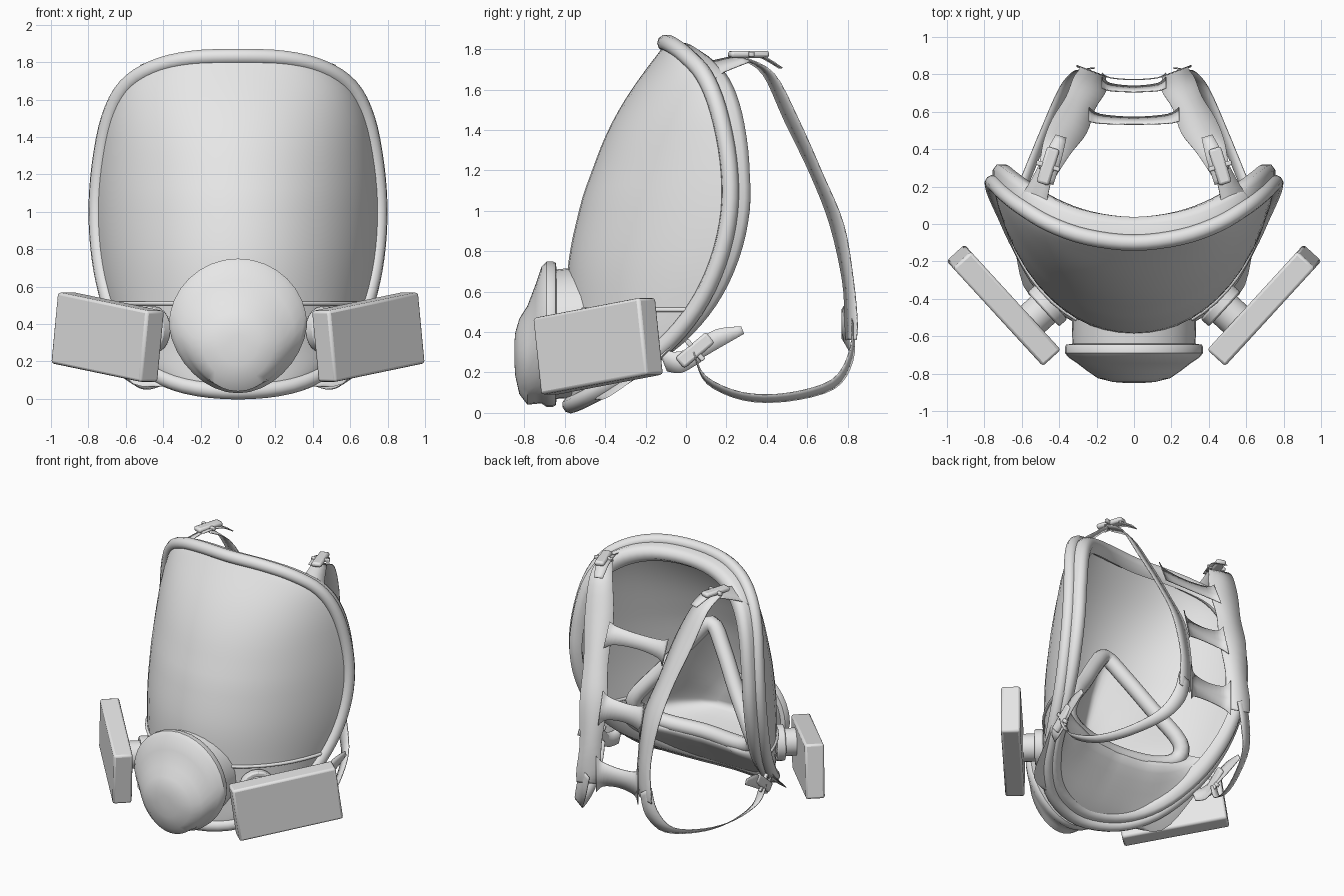
import bpy, bmesh, math
from mathutils import Vector, Matrix

if "Cube" in bpy.data.objects:
    bpy.data.objects.remove(bpy.data.objects["Cube"])

grey = bpy.data.materials.new("plain_grey")
grey.use_nodes = True
grey.diffuse_color = (0.8, 0.8, 0.8, 1)
grey.node_tree.nodes["Principled BSDF"].inputs["Base Color"].default_value = (0.8, 0.8, 0.8, 1)


def finish(ob, mirror=False, thick=0, bevel=0, angle=40):
    ob.data.materials.append(grey)
    bpy.ops.object.select_all(action='DESELECT')
    ob.select_set(True)
    bpy.context.view_layer.objects.active = ob
    bpy.ops.object.shade_smooth_by_angle(angle=math.radians(angle))
    if bevel:
        m = ob.modifiers.new("bevel", 'BEVEL')
        m.width, m.segments = bevel, 2
    if thick:
        ob.modifiers.new("thickness", 'SOLIDIFY').thickness = thick
    if mirror:
        ob.modifiers.new("mirror", 'MIRROR')
    return ob


def make(name, bm, **kw):
    bmesh.ops.remove_doubles(bm, verts=bm.verts, dist=0.0005)
    bmesh.ops.recalc_face_normals(bm, faces=bm.faces)
    me = bpy.data.meshes.new(name)
    bm.to_mesh(me)
    bm.free()
    ob = bpy.data.objects.new(name, me)
    bpy.context.collection.objects.link(ob)
    return finish(ob, **kw)


def smooth(pts, n=4, closed=False):
    """Catmull-Rom samples through points of any dimension."""
    p = [Vector(q) for q in pts]
    k = len(p)
    at = (lambda i: p[i % k]) if closed else (lambda i: p[max(0, min(k - 1, i))])
    out = []
    for i in range(k if closed else k - 1):
        a, b, c, d = at(i - 1), at(i), at(i + 1), at(i + 2)
        for j in range(n):
            t = j / n
            out.append(0.5 * (2 * b + (c - a) * t + (2 * a - 5 * b + 4 * c - d) * t * t
                              + (3 * b - a - 3 * c + d) * t ** 3))
    return out if closed else out + [p[-1]]


def loft(name, rows, closed=False, cap=False, **kw):
    bm = bmesh.new()
    grid = [[bm.verts.new(v) for v in r] for r in rows]
    n = len(grid[0])
    for r, s in zip(grid, grid[1:]):
        for i in range(n if closed else n - 1):
            j = (i + 1) % n
            bm.faces.new((r[i], r[j], s[j], s[i]))
    if cap:
        bm.faces.new(grid[-1])
    return make(name, bm, **kw)


def tube(name, pts, radius, closed=False):
    cu = bpy.data.curves.new(name, 'CURVE')
    cu.dimensions, cu.bevel_depth, cu.bevel_resolution = '3D', radius, 3
    sp = cu.splines.new('POLY')
    sp.points.add(len(pts) - 1)
    for q, v in zip(sp.points, pts):
        q.co = (*v, 1)
    sp.use_cyclic_u = closed
    ob = bpy.data.objects.new(name, cu)
    bpy.context.collection.objects.link(ob)
    bpy.ops.object.select_all(action='DESELECT')
    ob.select_set(True)
    bpy.context.view_layer.objects.active = ob
    bpy.ops.object.convert(target='MESH')
    return finish(bpy.context.object, angle=60)


def ribbon(name, pts, across, mirror=True):
    """Thin band; each point is x, y, z, width."""
    w = Vector(across).normalized()
    rows = [[q.to_3d() + w * q[3] * f for f in (-0.5, 0, 0.5)] for q in smooth(pts)]
    return loft(name, rows, mirror=mirror, thick=0.006)


def box(name, size, matrix, bevel):
    bm = bmesh.new()
    bmesh.ops.create_cube(bm, size=1, matrix=matrix @ Matrix.Diagonal((*size, 1)))
    return make(name, bm, mirror=True, bevel=bevel)


def whole(half):
    return half + [(-x, y, z) for x, y, z in half[-2:0:-1]]


# Outline of the face opening, from forehead to chin
RIM = [(0, -.1, 1.83), (.25, -.07, 1.82), (.45, 0, 1.77), (.6, .09, 1.67), (.69, .16, 1.5),
       (.74, .21, 1.25), (.757, .215, 1.0), (.74, .16, .75), (.69, .05, .52), (.61, -.12, .32),
       (.48, -.34, .16), (.28, -.5, .07), (0, -.57, .04)]
half_rim = smooth(RIM)
full_rim = smooth(whole(RIM), closed=True)
FRONT = smooth([(.04, -.57), (.65, -.59), (1.0, -.53), (1.2, -.465), (1.4, -.385), (1.6, -.27), (1.83, -.1)])


def front_y(z):
    for (a, ya), (b, yb) in zip(FRONT, FRONT[1:]):
        if z <= b:
            return ya + (yb - ya) * (z - a) / (b - a)
    return FRONT[-1][1]


def section(p, n=24):
    """Curved horizontal slice of the visor between two rim points."""
    top = math.radians(75)
    row = []
    for i in range(n + 1):
        t = top * (2 * i / n - 1)
        f = (1 - math.cos(t)) / (1 - math.cos(top))
        yc = front_y(p.z)
        row.append(Vector((p.x * math.sin(t) / math.sin(top), yc + (p.y - yc) * f, p.z)))
    return row


loft("visor", [section(p) for p in half_rim])
tube("rim", full_rim, .043, closed=True)
tube("visor_lower_edge", section(Vector((.69, .04, .51))), .012)

# Face seal behind the rim, deeper at the forehead
seal_rows = []
for scale, back in ((1, 0), (1, .07), (.97, .1), (.91, .1), (.87, .06)):
    seal_rows.append([Vector((p.x * scale, p.y + back * (1 + .6 * max(0, p.z - 1.2)),
                              .94 + (p.z - .94) * scale)) for p in full_rim])
loft("face_seal", seal_rows, closed=True, angle=60)

# Chin cup: band from the lower rim round the jaw to an inner lip
CHIN = [[(.69, .05, .52), (.61, -.12, .32), (.48, -.34, .16), (.28, -.5, .07), (0, -.57, .04)],
        [(.7, .08, .5), (.64, -.13, .27), (.56, -.38, .08), (.3, -.46, .07), (0, -.5, .05)],
        [(.66, .07, .48), (.57, -.1, .32), (.44, -.28, .2), (.25, -.34, .17), (0, -.36, .16)],
        [(.57, -.03, .5), (.47, -.07, .42), (.34, -.11, .38), (.2, -.15, .37), (0, -.17, .37)],
        [(.52, -.1, .54), (.42, -.14, .47), (.3, -.19, .44), (.18, -.23, .43), (0, -.26, .43)]]
chin_columns = zip(*[smooth(row) for row in CHIN])
loft("chin_cup", [smooth(column) for column in chin_columns], mirror=True, angle=80)

# Nose cup with a rolled edge
CUP = [(0, -.3, 1.18), (.13, -.25, 1.05), (.3, -.16, .82), (.47, -.08, .6), (.47, -.12, .48),
       (.3, -.18, .42), (0, -.22, .41)]
cup_edge = smooth(whole(CUP), closed=True)
tip = Vector((0, -.52, .5))
loft("nose_cup", [[tip + Vector((d.x * f, d.y * f ** 2, d.z * f)) for d in (p - tip for p in cup_edge)]
                  for f in (1, .85, .65, .4, .2)], closed=True, cap=True, angle=70)
tube("nose_cup_edge", cup_edge, .055, closed=True)

# Round breathing unit: scale, y, centre height
rings = []
for s, y, zc in ((.9, -.5, .4), (.89, -.64, .39), (.98, -.645, .39), (1, -.66, .39), (1, -.69, .39),
                 (.94, -.715, .385), (.82, -.745, .34), (.68, -.785, .285), (.52, -.825, .28),
                 (.3, -.845, .29), (.12, -.85, .3)):
    ring = []
    for i in range(32):
        a = math.tau * i / 32
        taper = 1 - .12 * max(0, -math.cos(a))
        ring.append(Vector((.37 * s * taper * math.sin(a), y, zc + .36 * s * math.cos(a))))
    rings.append(ring)
loft("breathing_unit", rings, closed=True, cap=True)

# Side filters and their necks
turn = Matrix.Rotation(math.radians(47.5), 4, 'Z')
tilt = Matrix.Rotation(math.radians(-8), 4, 'Y')
box("filter", (.72, .13, .385), Matrix.Translation((.697, -.435, .33)) @ turn @ tilt, .015)
for name, radius, depth, back in (("filter_neck", .095, .24, 0), ("filter_collar", .125, .06, .05)):
    bm = bmesh.new()
    bmesh.ops.create_cone(bm, cap_ends=True, segments=20, radius1=radius, radius2=radius, depth=depth,
                          matrix=Matrix.Translation((.5, -.47, .37)) @ turn @ Matrix.Translation((0, back, 0))
                          @ Matrix.Rotation(math.pi / 2, 4, 'X'))
    make(name, bm, mirror=True, bevel=.01)

# Head harness: side bands, cross bars and lower straps
ribbon("harness_side", [(.46, .28, 1.76, .1), (.41, .41, 1.68, .16), (.345, .525, 1.45, .2),
                        (.285, .65, 1.18, .17), (.235, .75, .93, .19), (.22, .805, .65, .15),
                        (.225, .82, .45, .17), (.24, .82, .36, .14)], (1, .38, 0))
for y, z, w, reach, lean in ((.565, 1.37, .1, .24, .42), (.735, .91, .13, .17, .25), (.785, .44, .14, .17, 0)):
    ribbon("harness_bar", [(-reach, y + .025, z, w * 1.9), (-reach * .75, y, z, w * 1.25), (0, y - .01, z, w),
                           (reach * .75, y, z, w * 1.25), (reach, y + .025, z, w * 1.9)],
           (0, lean, -1), mirror=False)
ribbon("lower_strap", [(.25, .83, .44, .1), (.29, .82, .28, .1), (.37, .73, .14, .08), (.475, .5, .075, .07),
                       (.565, .28, .08, .07), (.64, .1, .16, .07), (.66, .04, .28, .07)], (.6, -.1, .4))

# Tabs, loose strap tails and buckles
ribbon("upper_tab", [(.55, .08, 1.67, .24), (.53, .14, 1.71, .15), (.47, .3, 1.76, .09)], (1, .45, -.5))
ribbon("upper_tail", [(.47, .22, 1.77, .08), (.43, .36, 1.77, .09), (.39, .47, 1.71, .06)], (1, .3, 0))
ribbon("lower_tab", [(.62, -.12, .27, .14), (.65, -.04, .25, .11), (.66, .06, .29, .08)], (0, -.4, 1))
ribbon("lower_tail", [(.66, .05, .3, .08), (.68, .16, .37, .09), (.69, .28, .41, .04)], (0, -.4, 1))
for name, frame in (
        ("upper_buckle", Matrix.Translation((.46, .31, 1.775)) @ Matrix.Rotation(.3, 4, 'Z')),
        ("lower_buckle", Matrix.Translation((.665, .045, .31)) @ Matrix.Rotation(.7, 4, 'X')
         @ Matrix.Rotation(math.pi / 2, 4, 'Y'))):
    box(name, (.07, .2, .035), frame, .014)
    box(name + "_pin", (.13, .025, .025), frame, .006)
